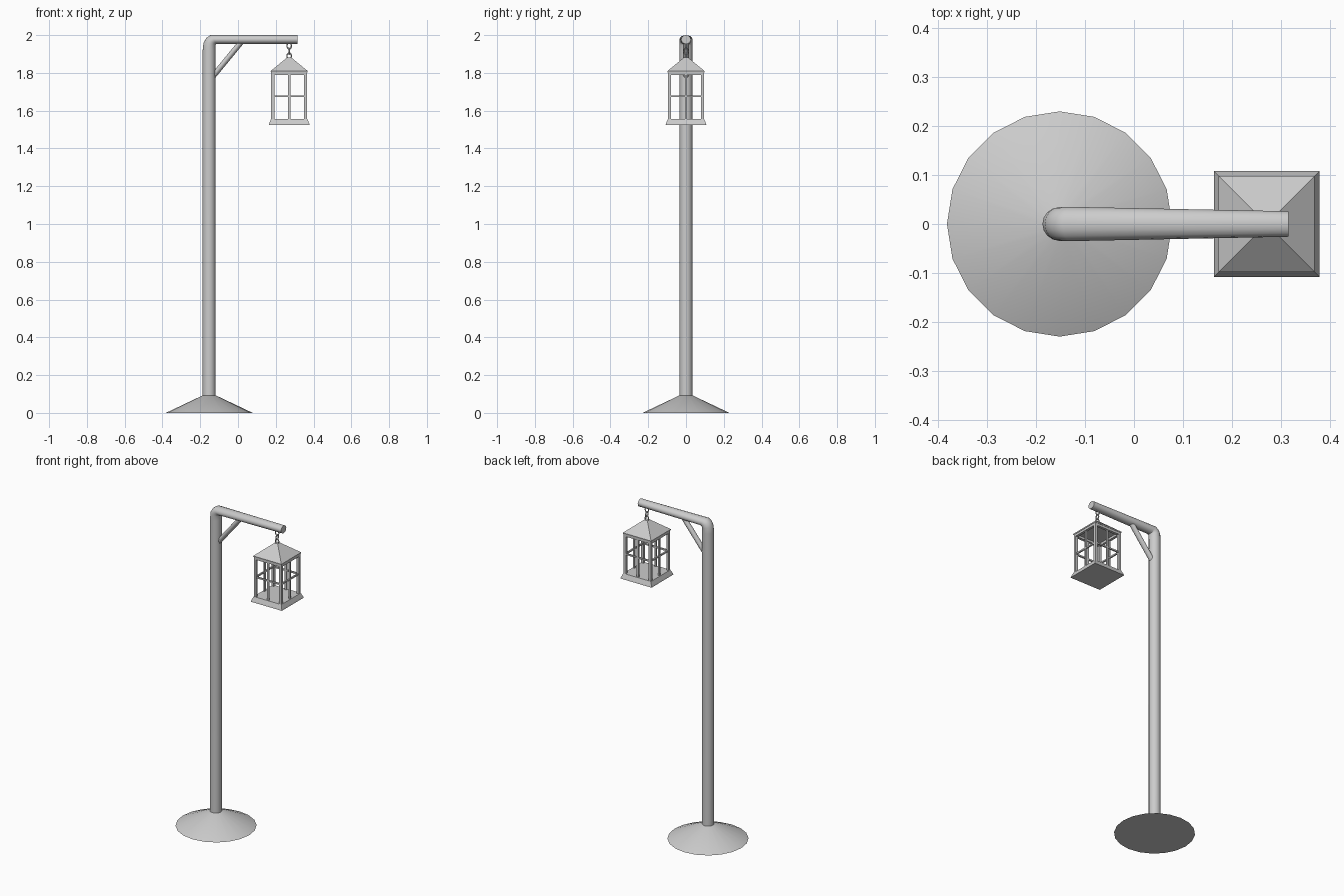
import bpy, bmesh, math
from mathutils import Vector

if "Cube" in bpy.data.objects:
    bpy.data.objects.remove(bpy.data.objects["Cube"])

PX = -0.152   # pole axis
LX = 0.271    # lantern axis


def finish(name, bm, smooth=False):
    bmesh.ops.recalc_face_normals(bm, faces=bm.faces)
    me = bpy.data.meshes.new(name)
    bm.to_mesh(me)
    bm.free()
    ob = bpy.data.objects.new(name, me)
    bpy.context.collection.objects.link(ob)
    if smooth:
        bpy.ops.object.select_all(action='DESELECT')
        ob.select_set(True)
        bpy.context.view_layer.objects.active = ob
        bpy.ops.object.shade_smooth_by_angle(angle=math.radians(40))
    return ob


def loft(bm, rings):
    loops = [[bm.verts.new(p) for p in r] for r in rings]
    n = len(loops[0])
    for a, b in zip(loops, loops[1:]):
        for i in range(n):
            j = (i + 1) % n
            bm.faces.new((a[i], a[j], b[j], b[i]))
    bm.faces.new(loops[0])
    bm.faces.new(loops[-1])


def span_ring(p, q, ry, n=16):
    # elliptical ring whose diameter in the xz plane runs from p to q
    p, q = Vector((p[0], 0, p[1])), Vector((q[0], 0, q[1]))
    c, u = (p + q) / 2, (p - q) / 2
    return [c + u * math.cos(t) + Vector((0, ry * math.sin(t), 0))
            for t in (2 * math.pi * i / n for i in range(n))]


def square_loft(bm, profile):
    loft(bm, [[(LX + sx * h, sy * h, z) for sx, sy in
               ((-1, -1), (1, -1), (1, 1), (-1, 1))] for h, z in profile])


def box(bm, centre, size):
    v = bmesh.ops.create_cube(bm, size=1)['verts']
    bmesh.ops.scale(bm, vec=size, verts=v)
    bmesh.ops.translate(bm, vec=centre, verts=v)


# conical foot
bm = bmesh.new()
loft(bm, [[(PX + r * math.cos(math.pi * i / 10), r * math.sin(math.pi * i / 10), z)
           for i in range(20)] for r, z in ((0.23, 0), (0.036, 0.092))])
finish("foot", bm, True)

# pole bending into the tapered arm: inner point, outer point, side radius
path = [((-0.119, 0.08), (-0.187, 0.08), 0.034),
        ((-0.119, 1.92), (-0.187, 1.92), 0.034),
        ((-0.119, 1.945), (-0.182, 1.960), 0.035),
        ((-0.118, 1.951), (-0.168, 1.985), 0.035),
        ((-0.113, 1.953), (-0.146, 2.0), 0.035),
        ((0.316, 1.953), (0.316, 2.0), 0.026)]
bm = bmesh.new()
loft(bm, [span_ring(*s) for s in path])
finish("pole_and_arm", bm, True)

# diagonal brace
bm = bmesh.new()
loft(bm, [span_ring((-0.128, 1.764), (-0.128, 1.81), 0.016, 12),
          span_ring((0.035, 1.962), (-0.003, 1.962), 0.016, 12)])
finish("brace", bm, True)

# lantern tray and hollow-looking roof
bm = bmesh.new()
square_loft(bm, [(0.108, 1.525), (0.106, 1.532), (0.096, 1.556)])
finish("lantern_tray", bm)
bm = bmesh.new()
square_loft(bm, [(0.097, 1.803), (0.098, 1.81), (0.026, 1.869), (0.012, 1.881)])
finish("lantern_roof", bm)

# lantern frame: corner posts, rails and window bars
bm = bmesh.new()
for sx in (-1, 1):
    for sy in (-1, 1):
        box(bm, (LX + sx * 0.087, sy * 0.087, 1.68), (0.016, 0.016, 0.255))
for s in (-1, 1):
    for z, w in ((1.797, 0.016), (1.677, 0.009)):
        box(bm, (LX, s * 0.087, z), (0.165, w, w))
        box(bm, (LX + s * 0.087, 0, z), (w, 0.165, w))
    box(bm, (LX, s * 0.087, 1.68), (0.012, 0.009, 0.25))
    box(bm, (LX + s * 0.087, 0, 1.68), (0.009, 0.012, 0.25))
finish("lantern_frame", bm)

# chain links
for i, z in enumerate((1.943, 1.915, 1.889)):
    turn = 0 if i % 2 == 0 else math.pi / 2
    bpy.ops.mesh.primitive_torus_add(
        major_segments=14, minor_segments=6, major_radius=0.013, minor_radius=0.0035,
        location=(LX, 0, z), rotation=(math.pi / 2, 0, turn))
    link = bpy.context.object
    link.name = "chain_link_%d" % (i + 1)
    link.scale = (0.9, 1.25, 1)
    bpy.ops.object.shade_smooth_by_angle()
